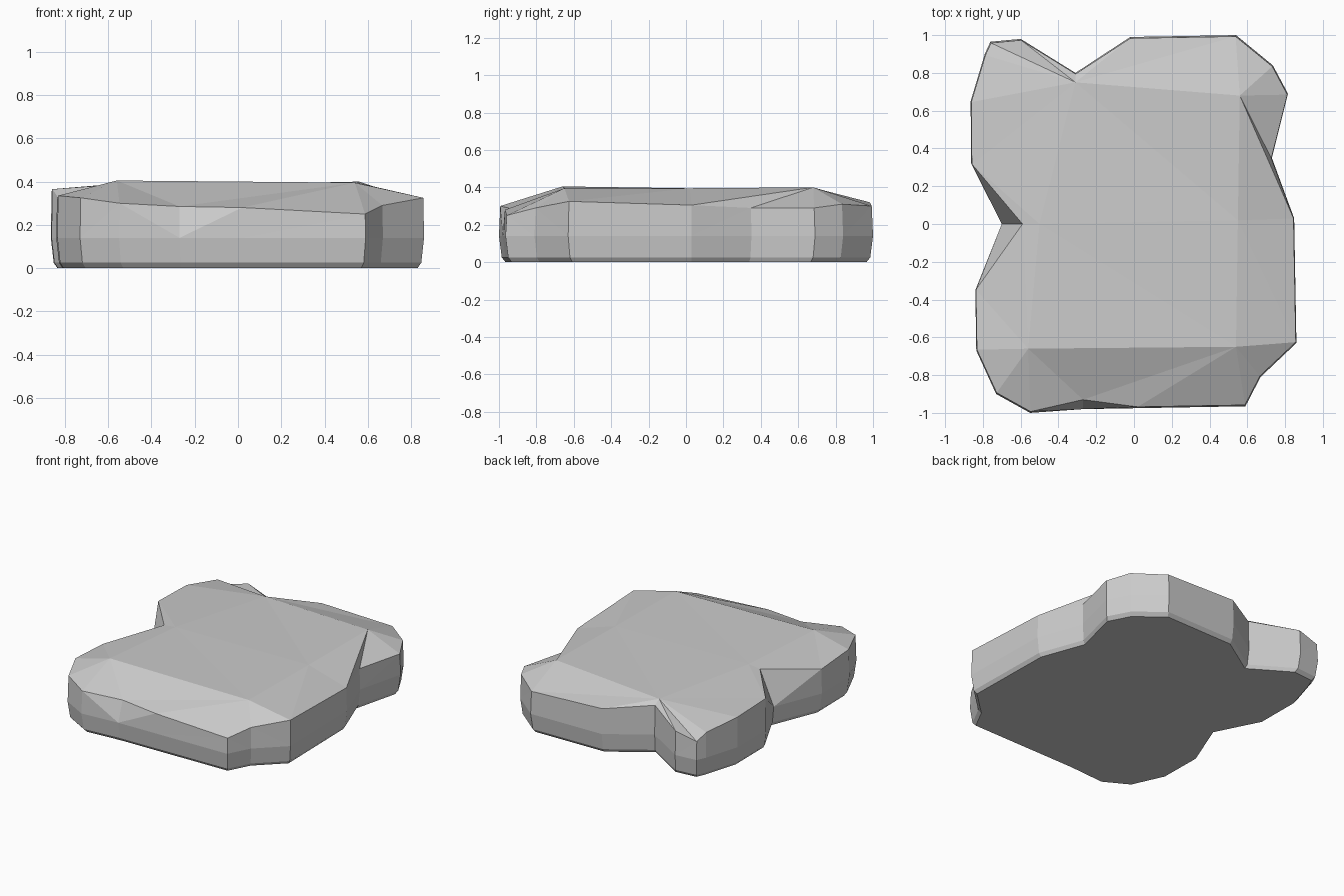
import bpy, bmesh

if "Cube" in bpy.data.objects:
    bpy.data.objects.remove(bpy.data.objects["Cube"])

# Outline of the slab, counter-clockwise: x, y, rim height, nearest plateau corner
OUTLINE = [
    (-.55, -1.0, .30, 0), (-.27, -.98, .285, 0), (.02, -.975, .28, 1),
    (.59, -.965, .25, 1), (.67, -.81, .29, 1), (.86, -.63, .325, 1),
    (.848, .03, .305, 2), (.73, .35, .29, 3), (.815, .69, .29, 3),
    (.735, .84, .31, 3), (.54, 1.0, .30, 3), (-.02, .99, .32, 4),
    (-.31, .80, .35, 4), (-.60, .98, .31, 4), (-.76, .965, .27, 4),
    (-.79, .90, .32, 4), (-.865, .65, .355, 4), (-.862, .32, .365, 4),
    (-.70, 0, .385, 5), (-.84, -.35, .315, 0), (-.835, -.67, .335, 0),
    (-.73, -.90, .325, 0),
]
# Corners of the raised flat top
PLATEAU = [(-.56, -.66, .405), (.54, -.65, .395), (.55, .02, .395),
           (.56, .68, .40), (-.31, .75, .38), (-.50, 0, .395)]
# Rim points that lean inward at the notches and along the front
RIM_SHIFT = {1: (-.27, -.93), 18: (-.59, 0)}


def ring(bm, scale, height):
    return [bm.verts.new((x * scale, y * scale, height)) for x, y, _, _ in OUTLINE]


def bridge(bm, lower, upper):
    n = len(lower)
    for i in range(n):
        j = (i + 1) % n
        bm.faces.new((lower[i], lower[j], upper[j], upper[i]))


bm = bmesh.new()
n = len(OUTLINE)

# Base, chamfer and side walls
base = ring(bm, .965, 0)
low = ring(bm, .985, .025)
mid = ring(bm, 1.0, .14)
rim = []
for i, (x, y, z, _) in enumerate(OUTLINE):
    rx, ry = RIM_SHIFT.get(i, (x * .996, y * .993))
    rim.append(bm.verts.new((rx, ry, z)))
bm.faces.new(base[::-1])
for a, b in ((base, low), (low, mid), (mid, rim)):
    bridge(bm, a, b)

# Sloping shoulder from the rim to the plateau
top = [bm.verts.new(p) for p in PLATEAU]
for i in range(n):
    j = (i + 1) % n
    a, b = top[OUTLINE[i][3]], top[OUTLINE[j][3]]
    bm.faces.new((rim[i], rim[j], b))
    if a is not b:
        bm.faces.new((rim[i], b, a))
bm.faces.new(top)

bmesh.ops.triangulate(bm, faces=[f for f in bm.faces if len(f.verts) > 3])
bmesh.ops.recalc_face_normals(bm, faces=bm.faces)
mesh = bpy.data.meshes.new("flat_rock")
bm.to_mesh(mesh)
bm.free()
bpy.context.collection.objects.link(bpy.data.objects.new("flat_rock", mesh))
